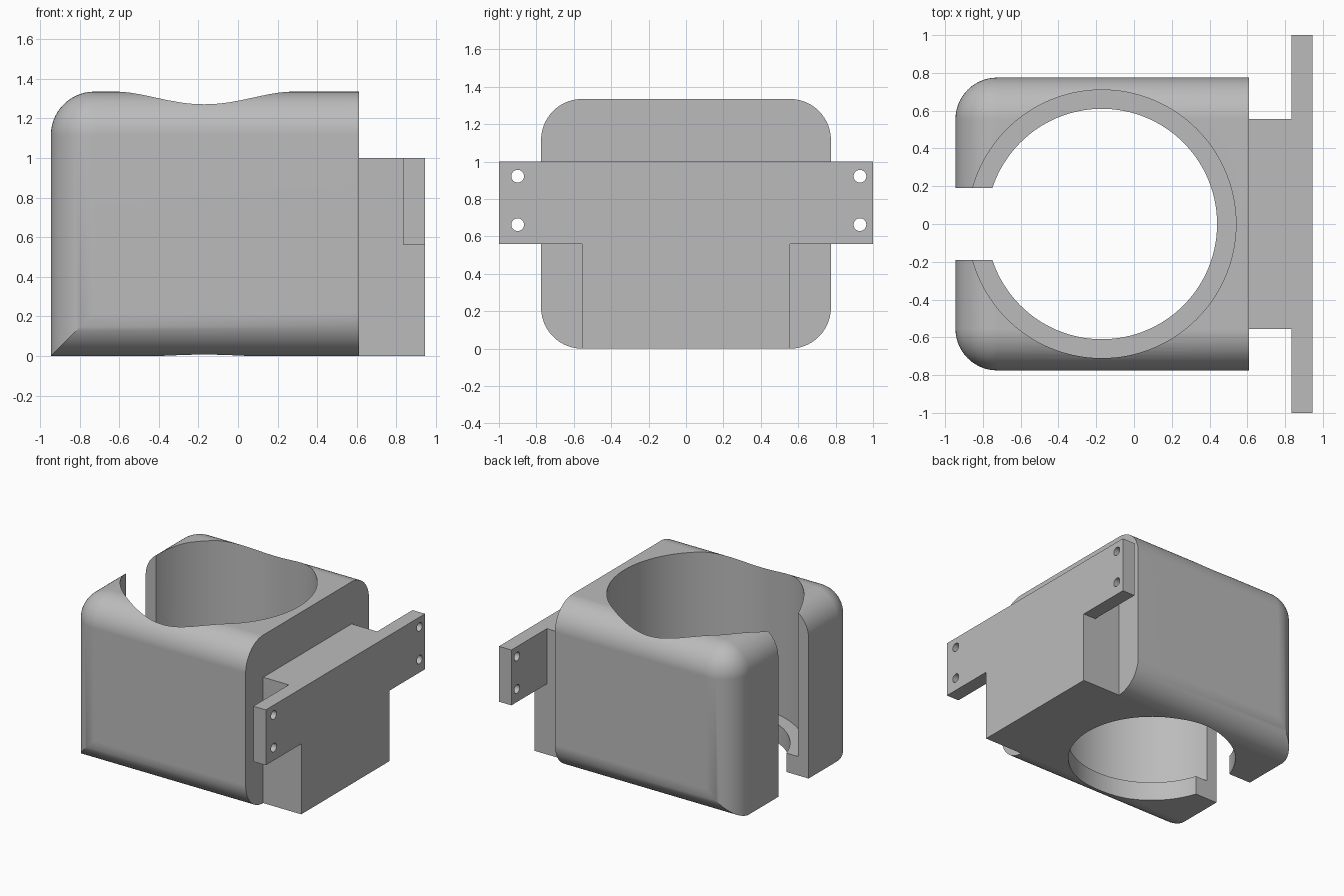
import bpy
import bmesh
from math import radians
from mathutils import Matrix, Vector

old = bpy.data.objects.get("Cube")
if old:
    bpy.data.objects.remove(old, do_unlink=True)

grey = bpy.data.materials.new("plain grey")
grey.use_nodes = True
colour = (0.5, 0.5, 0.5, 1)
grey.diffuse_color = colour
grey.node_tree.nodes["Principled BSDF"].inputs["Base Color"].default_value = colour


def add_object(name, bm):
    mesh = bpy.data.meshes.new(name)
    bm.to_mesh(mesh)
    bm.free()
    mesh.materials.append(grey)
    obj = bpy.data.objects.new(name, mesh)
    bpy.context.collection.objects.link(obj)
    return obj


def box_mesh(low, high):
    low, high = Vector(low), Vector(high)
    bm = bmesh.new()
    bmesh.ops.create_cube(bm, size=1)
    for v in bm.verts:
        v.co = (low + high) / 2 + v.co * (high - low)
    return bm


def cylinder(name, radius, depth, centre, segments, along_x=False):
    turn = Matrix.Rotation(radians(90), 4, 'Y') if along_x else Matrix()
    bm = bmesh.new()
    bmesh.ops.create_cone(bm, cap_ends=True, segments=segments, radius1=radius,
                          radius2=radius, depth=depth,
                          matrix=Matrix.Translation(centre) @ turn)
    return add_object(name, bm)


def combine(obj, tool, operation='DIFFERENCE'):
    mod = obj.modifiers.new("combine", 'BOOLEAN')
    mod.operation, mod.solver, mod.object = operation, 'EXACT', tool
    bpy.context.view_layer.objects.active = obj
    bpy.ops.object.modifier_apply(modifier=mod.name)
    bpy.data.objects.remove(tool, do_unlink=True)


def finish(obj):
    bpy.ops.object.select_all(action='DESELECT')
    obj.select_set(True)
    bpy.context.view_layer.objects.active = obj
    bpy.ops.object.shade_smooth_by_angle(angle=radians(30))
    mod = obj.modifiers.new("flat faces stay flat", 'WEIGHTED_NORMAL')
    mod.keep_sharp = True


# Holder body: long edges and open end rounded, back and lower end edge sharp
open_end, back, half_width, height = -0.945, 0.61, 0.775, 1.335
bm = box_mesh((open_end, -half_width, 0), (back, half_width, height))
rounded = []
for e in bm.edges:
    mid = (e.verts[0].co + e.verts[1].co) / 2
    along_length = abs(e.verts[0].co.x - e.verts[1].co.x) > 0.1
    if along_length or (mid.x < 0 and mid.z > 0.1):
        rounded.append(e)
bmesh.ops.bevel(bm, geom=rounded, offset=0.22, offset_type='OFFSET',
                segments=14, profile=0.5, affect='EDGES')
body = add_object("holder_body", bm)

# Stepped bore with a ledge at the bottom, and the slot in the open end
bore_x, ledge = -0.17, 0.15
combine(body, cylinder("wide_bore", 0.71, 2, (bore_x, 0, ledge + 1), 128))
combine(body, cylinder("narrow_bore", 0.61, 2, (bore_x, 0, 0.5), 128))
combine(body, add_object("slot", box_mesh((-1.2, -0.19, -0.5), (-0.5, 0.19, 2))))
finish(body)

# Mounting block with a wide flange and four screw holes
mount = add_object("mounting_block", box_mesh((back, -0.555, 0), (0.945, 0.555, 1)))
flange = add_object("flange", box_mesh((0.835, -1, 0.56), (0.945, 1, 1)))
combine(mount, flange, 'UNION')
for y in (-0.9, 0.93):
    for z in (0.663, 0.922):
        combine(mount, cylinder("screw_hole", 0.034, 0.4, (0.89, y, z), 32, True))
finish(mount)
